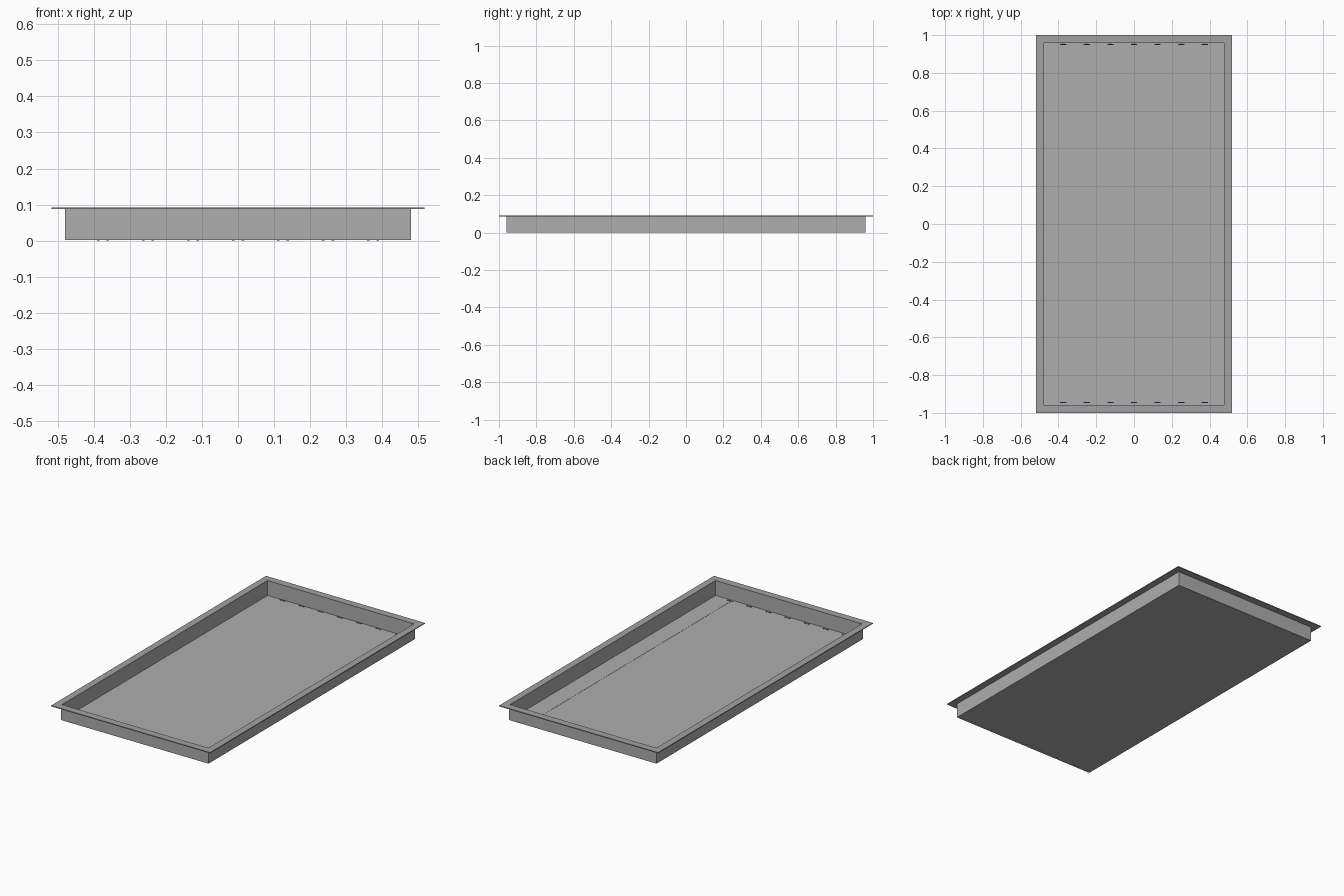
import bpy, bmesh, math
from mathutils import Matrix

if "Cube" in bpy.data.objects:
    bpy.data.objects.remove(bpy.data.objects["Cube"])


def material(name, rgb):
    m = bpy.data.materials.new(name)
    m.diffuse_color = (*rgb, 1)
    m.use_nodes = True
    m.node_tree.nodes["Principled BSDF"].inputs["Base Color"].default_value = m.diffuse_color
    return m


STEEL = material("steel_grey", (0.42, 0.42, 0.425))
RIM = material("rim_grey", (0.36, 0.36, 0.365))
NAVY = material("navy_blue", (0.03, 0.05, 0.2))


def finish(name, bm, mat):
    bmesh.ops.recalc_face_normals(bm, faces=bm.faces)
    me = bpy.data.meshes.new(name)
    bm.to_mesh(me)
    bm.free()
    me.materials.append(mat)
    ob = bpy.data.objects.new(name, me)
    bpy.context.collection.objects.link(ob)
    return ob


def rect_sweep(name, profile, mat, closed):
    """Sweep a profile of (half_x, half_y, z) points round a rectangle."""
    bm = bmesh.new()
    rings = [[bm.verts.new((sx * hx, sy * hy, z))
              for sx, sy in ((-1, -1), (1, -1), (1, 1), (-1, 1))]
             for hx, hy, z in profile]
    pairs = list(zip(rings, rings[1:]))
    if closed:
        pairs.append((rings[-1], rings[0]))
    else:
        bm.faces.new(rings[0])
        bm.faces.new(rings[-1])
    for a, b in pairs:
        for i in range(4):
            j = (i + 1) % 4
            bm.faces.new((a[i], a[j], b[j], b[i]))
    return finish(name, bm, mat)


# Thin sheet basin: outer wall, top edge, inner wall, floor
rect_sweep("tray_basin", [(0.48, 0.96, 0.001), (0.48, 0.96, 0.088),
                          (0.477, 0.957, 0.088), (0.477, 0.957, 0.004)],
           STEEL, False)

# Flat overhanging rim
rect_sweep("tray_rim", [(0.477, 0.957, 0.087), (0.518, 1.0, 0.087),
                        (0.518, 1.0, 0.092), (0.477, 0.957, 0.092)],
           RIM, True)

# Narrow strip lying on the floor
bm = bmesh.new()
bmesh.ops.create_cube(bm, size=1, matrix=Matrix.Translation((0.372, 0, 0.004))
                      @ Matrix.Diagonal((0.01, 1.89, 0.002, 1)))
finish("floor_strip", bm, STEEL)

# Rows of small spool-shaped clips through the floor at both ends
for end, y in (("front", -0.945), ("back", 0.95)):
    for k in range(7):
        bm = bmesh.new()
        x = -0.375 + 0.125 * k
        for dx, r, length in ((0, 0.0022, 0.03), (-0.013, 0.0035, 0.007),
                              (0.013, 0.0035, 0.007)):
            bmesh.ops.create_cone(
                bm, cap_ends=True, segments=8, radius1=r, radius2=r,
                depth=length,
                matrix=Matrix.Translation((x + dx, y, 0.0035))
                @ Matrix.Rotation(math.pi / 2, 4, 'Y'))
        finish(f"{end}_clip_{k + 1}", bm, NAVY)
